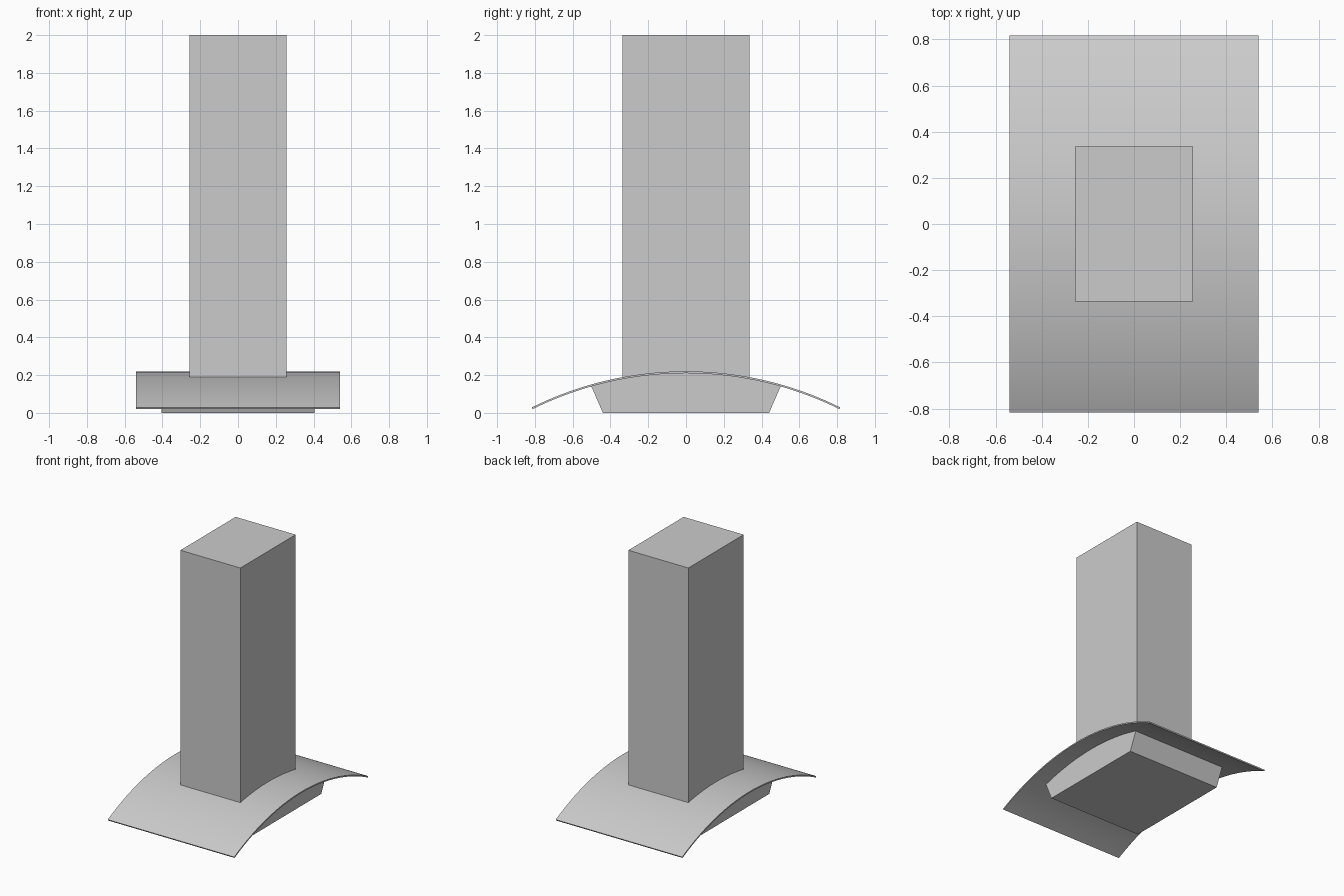
import bpy, bmesh, math

cube = bpy.data.objects.get("Cube")
if cube:
    bpy.data.objects.remove(cube, do_unlink=True)

steel = bpy.data.materials.new("brushed_grey_steel")
steel.use_nodes = True
GREY = (0.6, 0.6, 0.6, 1.0)
steel.diffuse_color = GREY
steel.node_tree.nodes["Principled BSDF"].inputs["Base Color"].default_value = GREY

RADIUS, APEX, THICK = 1.84, 0.22, 0.01
CENTRE = APEX - RADIUS


def arc(radius, half_y, steps):
    """Points (y, z) along the canopy curve, from -half_y to half_y."""
    a = math.asin(half_y / radius)
    angles = [a * (2 * i / steps - 1) for i in range(steps + 1)]
    return [(radius * math.sin(t), CENTRE + radius * math.cos(t)) for t in angles]


def extrude_profile(name, profile, half_x):
    """Sweep a closed side profile across the width."""
    bm = bmesh.new()
    face = bm.faces.new([bm.verts.new((-half_x, y, z)) for y, z in profile])
    swept = bmesh.ops.extrude_face_region(bm, geom=[face], use_keep_orig=True)
    moved = [v for v in swept["geom"] if isinstance(v, bmesh.types.BMVert)]
    bmesh.ops.translate(bm, verts=moved, vec=(2 * half_x, 0, 0))
    bmesh.ops.recalc_face_normals(bm, faces=bm.faces)
    mesh = bpy.data.meshes.new(name)
    bm.to_mesh(mesh)
    bm.free()
    mesh.materials.append(steel)
    obj = bpy.data.objects.new(name, mesh)
    bpy.context.collection.objects.link(obj)
    bpy.ops.object.select_all(action="DESELECT")
    obj.select_set(True)
    bpy.context.view_layer.objects.active = obj
    bpy.ops.object.shade_smooth_by_angle(angle=math.radians(25))
    return obj


# Thin curved canopy, with ends cut square to the curve
inner = RADIUS - THICK
outer_half = 0.817
inner_half = outer_half * inner / RADIUS
extrude_profile("canopy", arc(RADIUS, outer_half, 40) + arc(inner, inner_half, 40)[::-1], 0.54)

# Tall chimney, its foot following the canopy
extrude_profile("chimney", arc(RADIUS - THICK / 2, 0.337, 16) + [(0.337, 2.0), (-0.337, 2.0)], 0.256)

# Filter box under the canopy, with sloped front and back
extrude_profile("filter_box", arc(RADIUS - THICK / 2, 0.503, 24) + [(0.44, 0.0), (-0.44, 0.0)], 0.404)
